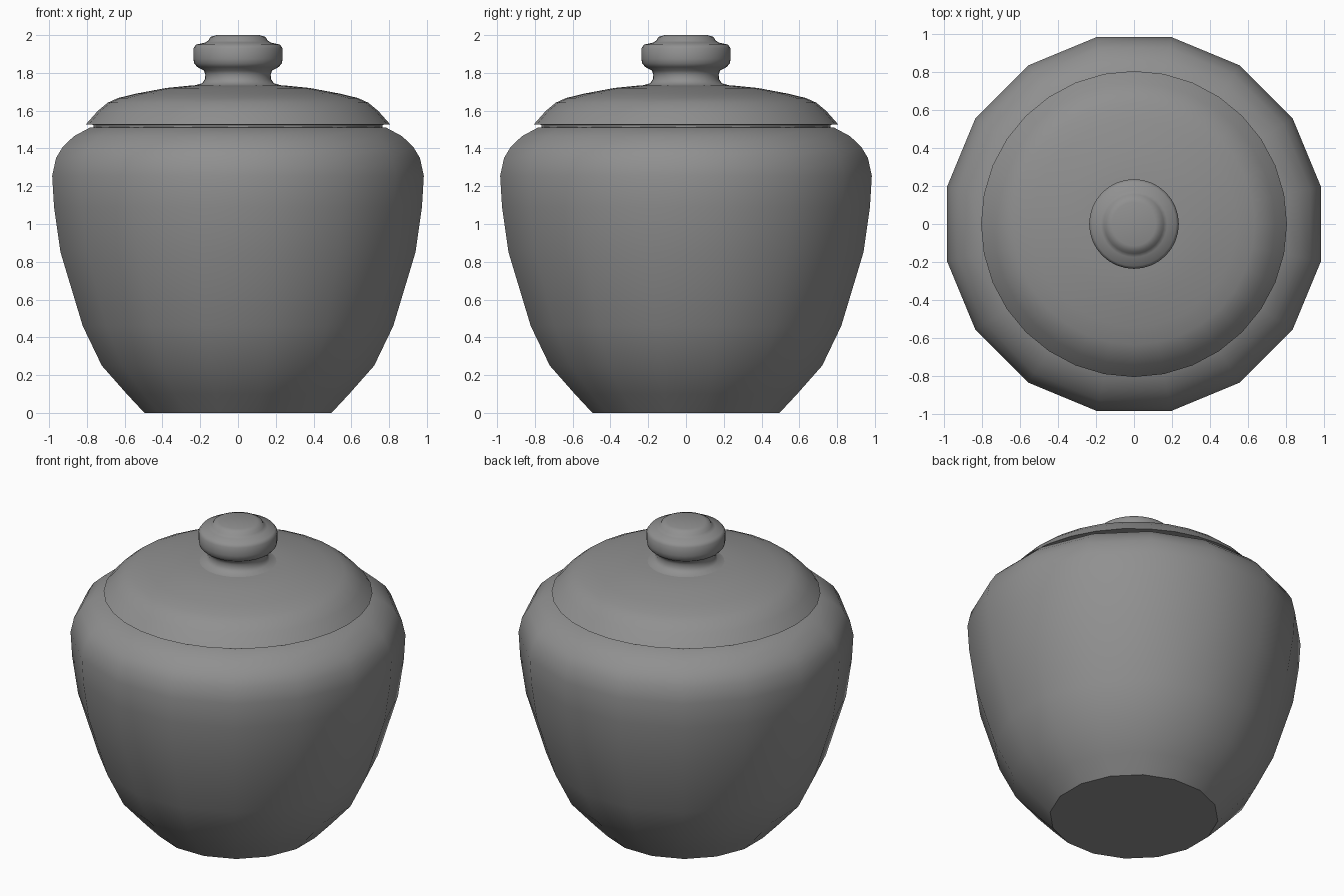
import bpy, bmesh, math

if "Cube" in bpy.data.objects:
    bpy.data.objects.remove(bpy.data.objects["Cube"])

# Dark grey glaze shared by all parts
glaze = bpy.data.materials.new("dark_grey")
glaze.diffuse_color = (0.28, 0.28, 0.28, 1)
glaze.use_nodes = True
glaze.node_tree.nodes["Principled BSDF"].inputs["Base Color"].default_value = glaze.diffuse_color


def lathe(name, profile, sides, offset=0.0, angle=40):
    """Revolve (radius, z) points around z; radius 0 makes a pole."""
    bm = bmesh.new()
    rings = []
    for r, z in profile:
        if r == 0:
            rings.append([bm.verts.new((0, 0, z))] * sides)
        else:
            rings.append([bm.verts.new((r * math.cos(2 * math.pi * (i + offset) / sides),
                                        r * math.sin(2 * math.pi * (i + offset) / sides), z))
                          for i in range(sides)])
    for a, b in zip(rings, rings[1:]):
        for i in range(sides):
            j = (i + 1) % sides
            bm.faces.new(list(dict.fromkeys((a[i], a[j], b[j], b[i]))))
    bmesh.ops.recalc_face_normals(bm, faces=bm.faces)
    mesh = bpy.data.meshes.new(name)
    bm.to_mesh(mesh)
    bm.free()
    mesh.materials.append(glaze)
    obj = bpy.data.objects.new(name, mesh)
    bpy.context.collection.objects.link(obj)
    bpy.ops.object.select_all(action='DESELECT')
    obj.select_set(True)
    bpy.context.view_layer.objects.active = obj
    bpy.ops.object.shade_smooth_by_angle(angle=math.radians(angle))
    return obj


# Jar body: 16 sides with flats facing the axes, closed under the lid
lathe("jar_body", [
    (0, 0), (0.505, 0), (0.60, 0.10), (0.735, 0.25), (0.838, 0.46),
    (0.958, 0.85), (0.993, 1.09), (1.003, 1.255), (0.982, 1.35),
    (0.945, 1.41), (0.885, 1.465), (0.80, 1.51), (0.72, 1.517), (0, 1.517)], 16, 0.5)

# Domed lid with a sharp rim and a recessed underside
lathe("lid", [
    (0, 1.512), (0.765, 1.512), (0.765, 1.525), (0.805, 1.528),
    (0.742, 1.599), (0.69, 1.642), (0.635, 1.667), (0.54, 1.69),
    (0.38, 1.72), (0.25, 1.733), (0, 1.738)], 32)

# Knob with a narrow neck and a small raised cap
lathe("lid_knob", [
    (0, 1.73), (0.23, 1.734), (0.19, 1.745), (0.176, 1.765), (0.173, 1.79),
    (0.18, 1.812), (0.215, 1.831), (0.232, 1.85), (0.236, 1.875),
    (0.236, 1.93), (0.222, 1.95), (0.175, 1.96), (0.156, 1.972),
    (0.146, 1.99), (0.115, 2.0), (0, 2.0)], 32, 0, 60)
